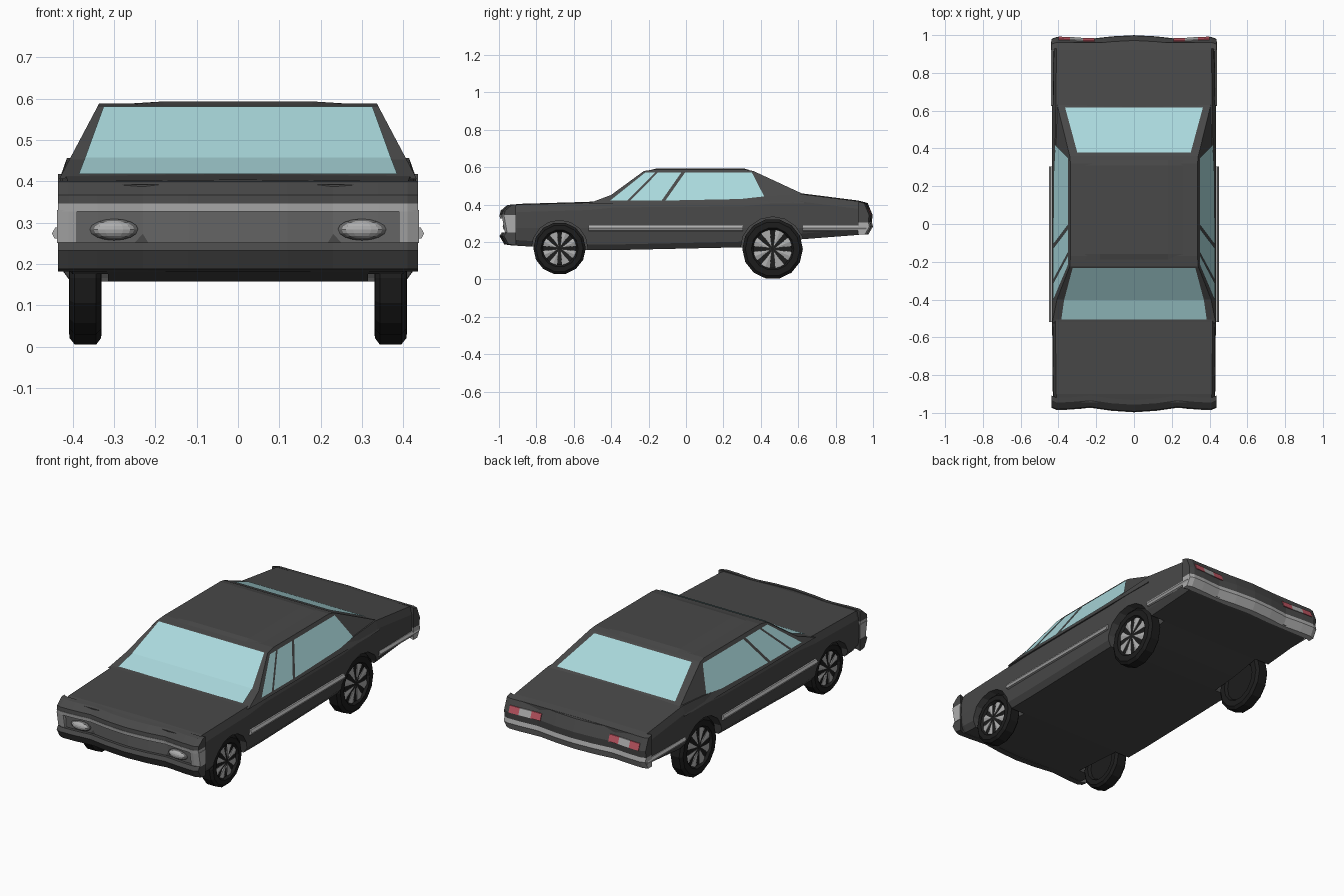
import bpy, bmesh, math

if "Cube" in bpy.data.objects:
    bpy.data.objects.remove(bpy.data.objects["Cube"])

def material(name, rgb):
    m = bpy.data.materials.new(name)
    m.diffuse_color = (*rgb, 1)
    m.use_nodes = True
    m.node_tree.nodes["Principled BSDF"].inputs["Base Color"].default_value = m.diffuse_color
    return m

PAINT = material("dark paint", (0.065, 0.065, 0.065))
GRILLE = material("grille grey", (0.14, 0.14, 0.14))
CHROME = material("chrome", (0.42, 0.42, 0.42))
RUBBER = material("rubber", (0.012, 0.012, 0.012))
GLASS = material("glass", (0.40, 0.69, 0.72))
RED = material("red lens", (0.5, 0.09, 0.12))

def make(name, verts, faces, mat, fix=True):
    me = bpy.data.meshes.new(name)
    me.from_pydata(verts, [], faces)
    if fix:
        bm = bmesh.new()
        bm.from_mesh(me)
        bmesh.ops.recalc_face_normals(bm, faces=bm.faces)
        bm.to_mesh(me)
        bm.free()
    ob = bpy.data.objects.new(name, me)
    bpy.context.collection.objects.link(ob)
    me.materials.append(mat)
    return ob

def loft(name, rings, mat):
    """Skin closed rings of equal length and cap both ends."""
    n = len(rings[0])
    verts = [v for r in rings for v in r]
    faces = [(i*n+j, i*n+(j+1) % n, (i+1)*n+(j+1) % n, (i+1)*n+j)
             for i in range(len(rings)-1) for j in range(n)]
    faces += [tuple(range(n)), tuple(range(len(verts)-n, len(verts)))]
    return make(name, verts, faces, mat)

WAVE = [(0, -.012), (.12, -.004), (.23, .012), (.34, .002), (.41, 0), (.436, .012)]

def wave(x):
    x = abs(x)
    for (a, p), (b, q) in zip(WAVE, WAVE[1:]):
        if x <= b:
            return p + (q-p)*(x-a)/(b-a)
    return WAVE[-1][1]

FULL = [-p[0] for p in reversed(WAVE[1:])] + [p[0] for p in WAVE]

def bar(name, profile, mat, xs=FULL, sign=1):
    """Sweep a y-z profile across the car, following the wavy end line."""
    return loft(name, [[(x, y + sign*wave(x), z) for y, z in profile] for x in xs], mat)

# Lower body: cross-sections along y (y, floor z, deck z, half width)
stations = [(-.945, .188, .390, .424), (-.90, .18, .400, .430), (-.52, .157, .411, .434),
            (-.38, .157, .425, .435), (.30, .172, .430, .435), (.45, .185, .445, .435),
            (.62, .215, .456, .432), (.92, .238, .418, .428), (.96, .245, .408, .425)]
rings = []
for y, zb, zt, w in stations:
    half = [(w-.03, zb), (w-.008, zb+.03), (w, .275), (w-.004, zt-.04), (w-.018, zt)]
    rings.append([(0, y, zb)] + [(x, y, z) for x, z in half] + [(0, y, zt+.004)]
                 + [(-x, y, z) for x, z in reversed(half)])
body = loft("body", rings, PAINT)

# Wheel arches cut into the body
WHEELS = [("front", -.676, .166, .14), ("rear", .463, .163, .162)]
for s in (-1, 1):
    for label, y, z, r in WHEELS:
        bpy.ops.mesh.primitive_cylinder_add(vertices=16, radius=r+.01, depth=.2,
                                            location=(s*.415, y, z), rotation=(0, math.pi/2, 0))
        cutter = bpy.context.object
        cutter.name = label + "_arch_cutter"
        cutter.hide_render = True
        cutter.data.materials.append(PAINT)
        mod = body.modifiers.new("arch", 'BOOLEAN')
        mod.operation, mod.object, mod.solver = 'DIFFERENCE', cutter, 'EXACT'
        bpy.context.view_layer.objects.active = body
        bpy.ops.object.modifier_apply(modifier="arch")
        bpy.data.objects.remove(cutter)

# Cabin: side outline leaning inwards towards the roof
def side_x(z):
    return .425 - (z-.42)*.53

outline = [(-.525, .405), (-.40, .452), (-.225, .580), (-.17, .588), (.32, .588),
           (.36, .580), (.63, .455), (.63, .405)]
loft("cabin", [[(s*side_x(z), y, z) for y, z in outline] for s in (-1, 1)], PAINT)
loft("roof_crown", [[(x, -.19, .585), (x, -.16, h), (x, .31, h), (x, .34, .585)]
                    for x, h in ((-.26, .588), (-.18, .593), (.18, .593), (.26, .588))], PAINT)

# Windscreen and rear window
make("windscreen", [(-.385, -.506, .418), (.385, -.506, .418), (.37, -.403, .457),
                    (-.37, -.403, .457), (.325, -.233, .581), (-.325, -.233, .581)],
     [(0, 1, 2, 3), (3, 2, 4, 5)], GLASS, False)
make("rear_window", [(.30, .378, .577), (.365, .617, .466), (-.365, .617, .466), (-.30, .378, .577)],
     [(3, 2, 1, 0)], GLASS, False).data.flip_normals()

# Side windows, split by slanted pillars
panes = {"vent": [(-.405, .420), (-.315, .420), (-.165, .57), (-.218, .57)],
         "front": [(-.298, .420), (-.130, .420), (-.025, .57), (-.150, .57)],
         "rear": [(-.110, .420), (.290, .428), (.418, .442), (.352, .57), (-.005, .57)]}
for s in (-1, 1):
    for label, pts in panes.items():
        order = pts if s > 0 else pts[::-1]
        make(label + "_side_window", [(s*(side_x(z)+.004), y, z+.002) for y, z in order],
             [tuple(range(len(pts)))], GLASS, False)

# Nose: hood lip, chrome strip, grille, bumper
bar("hood_lip", [(-.92, .401), (-.945, .397), (-.980, .367), (-.983, .345), (-.92, .345)], PAINT)
bar("nose_strip", [(-.92, .346), (-.985, .346), (-.983, .327), (-.92, .327)], CHROME)
bar("grille", [(-.92, .328), (-.962, .328), (-.955, .25), (-.92, .25)], GRILLE)
bar("front_bumper", [(-.92, .252), (-.972, .252), (-.985, .232), (-.960, .188), (-.92, .182)], PAINT)

# Tail: panel and chrome bumper
bar("tail_panel", [(.93, .417), (.962, .408), (.988, .345), (.984, .305), (.93, .305)], PAINT, sign=-.8)
bar("rear_bumper", [(.93, .307), (.984, .307), (.990, .283), (.965, .24), (.93, .24)], CHROME, sign=-.8)

for s in (-1, 1):
    # Chrome corners and oval headlights
    bar("nose_corner", [(-.92, .33), (-.983, .33), (-.968, .25), (-.92, .25)], CHROME,
        [s*.39, s*.41, s*.438])
    for name, grow, y, mat in (("headlight_rim", 1.0, -.953, GRILLE), ("headlight", .84, -.960, CHROME)):
        bpy.ops.mesh.primitive_uv_sphere_add(segments=14, ring_count=8, location=(s*.30, y, .283))
        ob = bpy.context.object
        ob.name = name
        ob.scale = (.06*grow, .02, .026*grow)
        ob.data.materials.append(mat)
    # Three-part tail lights
    for a, b, mat in ((.21, .27, RED), (.27, .34, CHROME), (.34, .40, RED)):
        bar("tail_light", [(.965, .378), (.979, .378), (.992, .343), (.97, .343)], mat,
            [s*a, s*b], sign=-.8)
    # Side trim between and behind the wheels
    for y0, y1, x1 in ((-.52, .305, .450), (.625, .965, .440)):
        loft("side_trim", [[(s*.425, y, .258), (s*(x1-.006), y, .262), (s*x1, y, .274),
                            (s*(x1-.008), y, .288), (s*.425, y, .290)] for y in (y0, y1)], CHROME)

# Wheels: lathed tyre, dark dish and wedge spokes
N = 14
for s in (-1, 1):
    for label, y, z, r in WHEELS:
        def at(x, rad, ang):
            return (s*x, y + rad*math.cos(ang), z + rad*math.sin(ang))
        rim = r*.64
        section = [(.345, .02), (.345, rim), (.330, rim+.01), (.331, r*.9), (.343, r),
                   (.395, r), (.408, r*.9), (.409, rim+.01), (.396, rim), (.385, .02)]
        loft(label + "_tyre", [[at(x, rad, 2*math.pi*k/N) for k in range(N)]
                               for x, rad in section], RUBBER)
        verts, faces = [], []
        for k in range(8):
            a = 2*math.pi*(k+.5)/8
            b = len(verts)
            verts += [at(.406, .008, a), at(.397, rim, a-.24), at(.403, rim, a), at(.397, rim, a+.24),
                      at(.388, rim*.5, a)]
            faces += [(b, b+1, b+2), (b, b+2, b+3), (b, b+4, b+1), (b, b+3, b+4),
                      (b+1, b+4, b+3, b+2)]
        make(label + "_spokes", verts, faces, CHROME)
